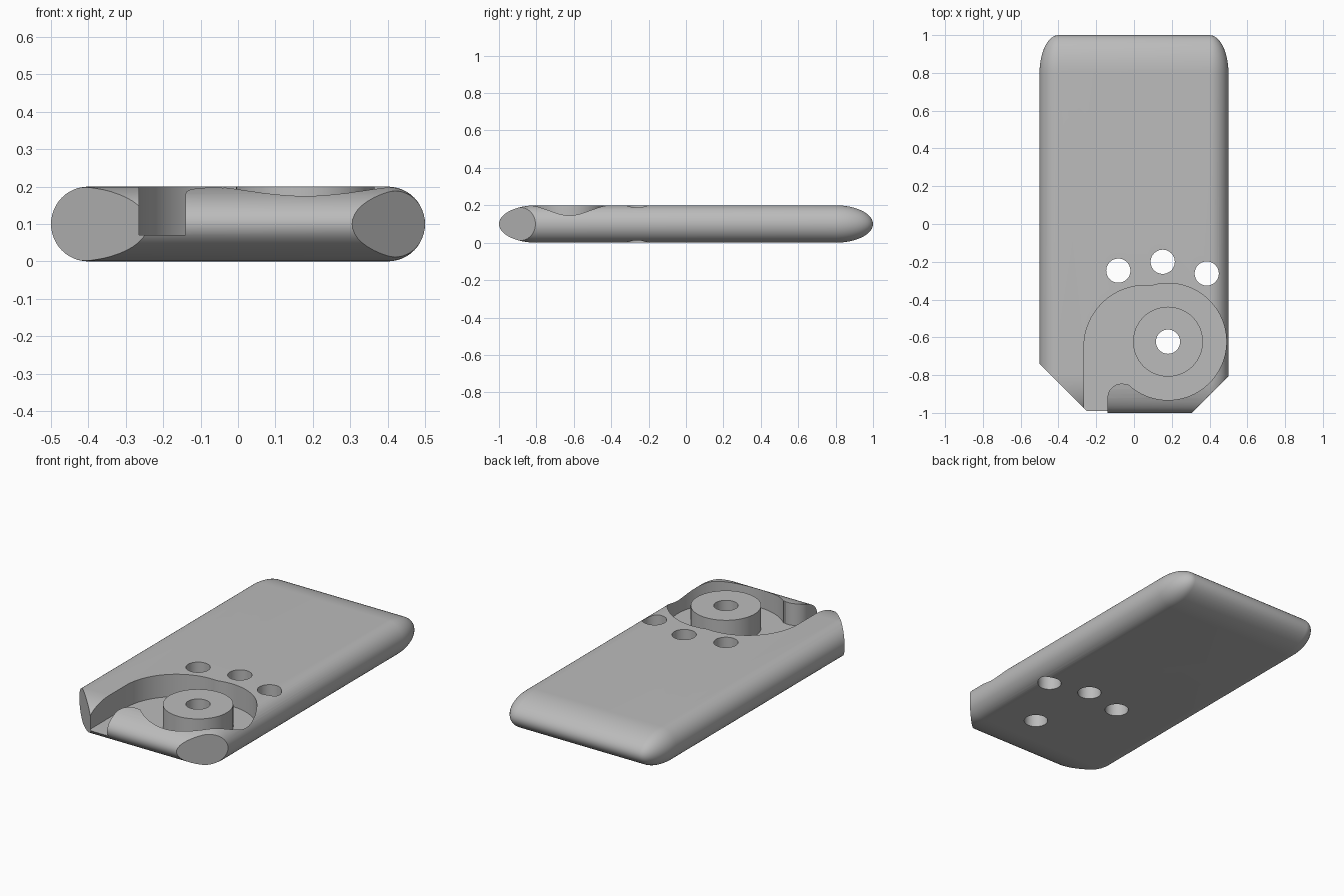
import bpy, bmesh, math
from mathutils import Vector

if "Cube" in bpy.data.objects:
    bpy.data.objects.remove(bpy.data.objects["Cube"])

grey = bpy.data.materials.new("plain grey")
grey.diffuse_color = (0.5, 0.5, 0.5, 1)
grey.use_nodes = True
grey.node_tree.nodes["Principled BSDF"].inputs["Base Color"].default_value = grey.diffuse_color


def make(name, bm):
    bmesh.ops.recalc_face_normals(bm, faces=bm.faces)
    me = bpy.data.meshes.new(name)
    bm.to_mesh(me)
    bm.free()
    ob = bpy.data.objects.new(name, me)
    bpy.context.collection.objects.link(ob)
    me.materials.append(grey)
    return ob


def prism(name, pts, z0, z1):
    bm = bmesh.new()
    face = bm.faces.new([bm.verts.new((x, y, z0)) for x, y in pts])
    ext = bmesh.ops.extrude_face_region(bm, geom=[face])
    top = [v for v in ext["geom"] if isinstance(v, bmesh.types.BMVert)]
    bmesh.ops.translate(bm, verts=top, vec=(0, 0, z1 - z0))
    return make(name, bm)


def arc(cx, cy, r, a0, a1, n):
    angles = [math.radians(a0 + (a1 - a0) * i / n) for i in range(n + 1)]
    return [(cx + r * math.cos(a), cy + r * math.sin(a)) for a in angles]


def circle(cx, cy, r, n=48):
    return arc(cx, cy, r, 0, 360, n)[:-1]


def cut(ob, cutter):
    cutter.hide_render = True
    mod = ob.modifiers.new("cut", 'BOOLEAN')
    mod.operation, mod.solver, mod.object = 'DIFFERENCE', 'EXACT', cutter
    bpy.context.view_layer.objects.active = ob
    bpy.ops.object.modifier_apply(modifier=mod.name)
    bpy.data.objects.remove(cutter)


# Slab: hull over four stretched corner ellipsoids
bm = bmesh.new()
for sx in (-1, 1):
    for sy in (-1, 1):
        new = bmesh.ops.create_uvsphere(bm, u_segments=48, v_segments=24, radius=0.1)["verts"]
        for v in new:
            v.co = (v.co.x + sx * 0.4, v.co.y * 2 + sy * 0.8, v.co.z + 0.1)
hull = bmesh.ops.convex_hull(bm, input=bm.verts[:])
bmesh.ops.delete(bm, geom=list({g for g in hull["geom_interior"] + hull["geom_unused"]
                                if isinstance(g, bmesh.types.BMVert)}), context='VERTS')
bmesh.ops.dissolve_limit(bm, angle_limit=0.002, verts=bm.verts[:], edges=bm.edges[:])

# Angled front corners
for x, side in ((-0.24, -1), (0.305, 1)):
    bmesh.ops.bisect_plane(bm, geom=bm.verts[:] + bm.edges[:] + bm.faces[:], clear_outer=True,
                           plane_co=Vector((x, -1, 0)), plane_no=Vector((side, -1, 0)))
    bmesh.ops.holes_fill(bm, edges=[e for e in bm.edges if e.is_boundary], sides=0)
slab = make("slab", bm)

# Pocket with an open channel through the front edge
CX, CY = 0.18, -0.623
outline = [(-0.14, -1.1), (-0.265, -1.1)]
outline += arc(0.06, -0.65, 0.325, 180, 84, 24)
outline += arc(CX, CY, 0.309, 100, -134, 64)
outline += arc(-0.065, -0.92, 0.075, 70, 180, 14)
cut(slab, prism("pocket_cutter", outline, 0.07, 0.4))

# Round post standing in the pocket
post = prism("post", circle(CX, CY, 0.185, 64), 0.06, 0.2)

# Through holes
for i, (x, y) in enumerate(((-0.083, -0.247), (0.152, -0.2), (0.385, -0.262), (CX, CY))):
    cut(slab, prism(f"hole_cutter_{i}", circle(x, y, 0.064), -0.2, 0.4))
cut(post, prism("post_hole_cutter", circle(CX, CY, 0.064), -0.2, 0.4))

# Smooth curved surfaces, keep crisp edges
for ob in (slab, post):
    bpy.ops.object.select_all(action='DESELECT')
    ob.select_set(True)
    bpy.context.view_layer.objects.active = ob
    bpy.ops.object.shade_smooth_by_angle(angle=math.radians(30))
